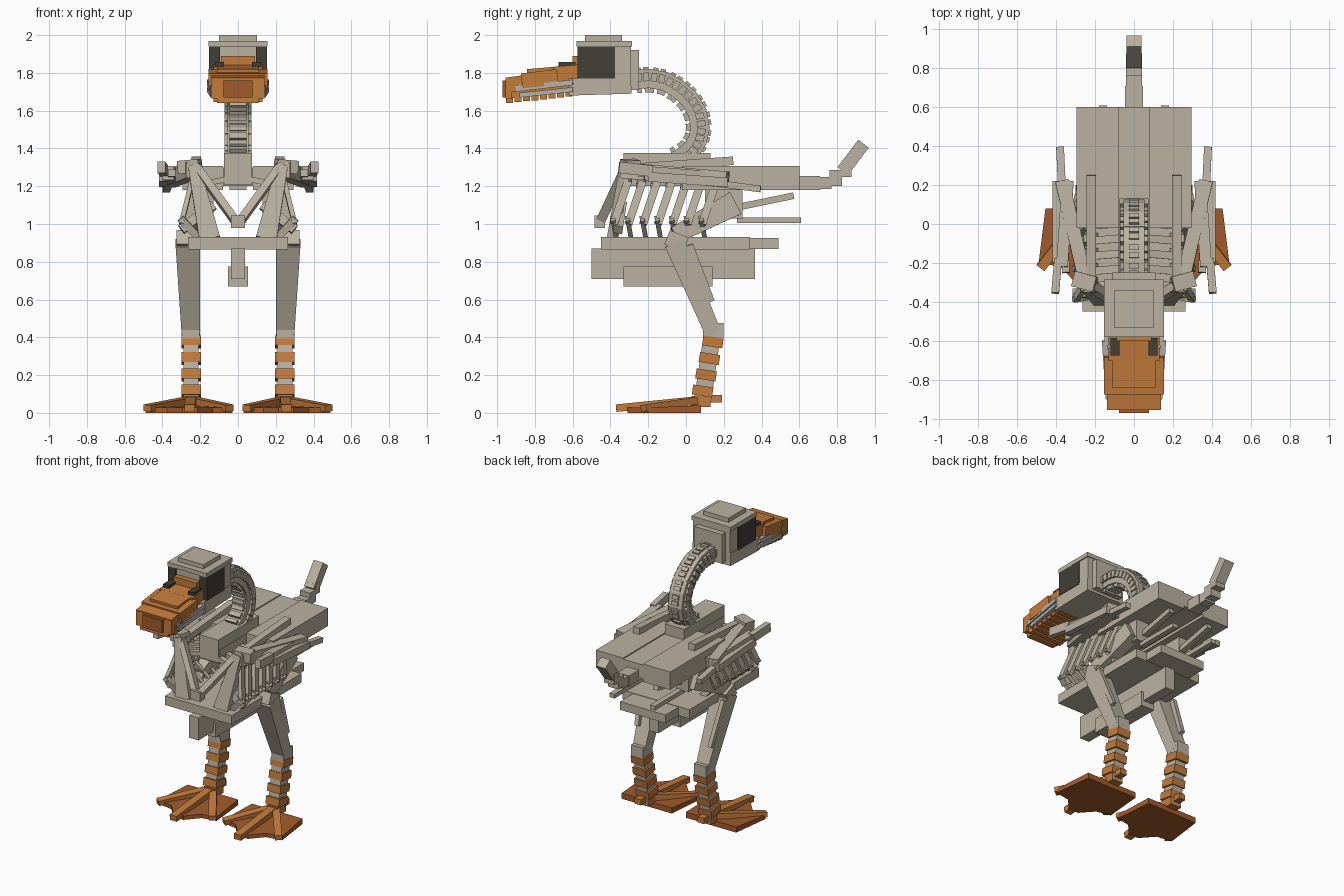
import bpy, bmesh, math
from mathutils import Vector

if "Cube" in bpy.data.objects:
    bpy.data.objects.remove(bpy.data.objects["Cube"], do_unlink=True)


def material(name, rgb):
    m = bpy.data.materials.new(name)
    m.use_nodes = True
    m.diffuse_color = (*rgb, 1)
    m.node_tree.nodes["Principled BSDF"].inputs["Base Color"].default_value = (*rgb, 1)
    return m


BONE = material("bone", (0.50, 0.445, 0.355))
ORANGE = material("orange", (0.55, 0.20, 0.045))
RUST = material("dark orange", (0.36, 0.105, 0.025))
DARK = material("eye dark", (0.055, 0.05, 0.038))
GUM = material("pale grey", (0.47, 0.45, 0.40))


def finish(name, bm, mat):
    bmesh.ops.recalc_face_normals(bm, faces=bm.faces)
    me = bpy.data.meshes.new(name)
    bm.to_mesh(me)
    bm.free()
    me.materials.append(mat)
    ob = bpy.data.objects.new(name, me)
    bpy.context.collection.objects.link(ob)
    return ob


def bar(name, p0, p1, w, h, mat=BONE, w1=None, h1=None):
    """Box-section bar from p0 to p1, optionally tapering to w1 x h1."""
    p0, p1 = Vector(p0), Vector(p1)
    u = (p1 - p0).normalized()
    ref = Vector((0, 1, 0)) if abs(u.x) > 0.8 else Vector((1, 0, 0))
    s = (ref - u * ref.dot(u)).normalized()
    n = u.cross(s)
    bm = bmesh.new()
    rings = []
    for p, a, b in ((p0, w, h), (p1, w1 or w, h1 or h)):
        rings.append([bm.verts.new(p + s * a / 2 * i + n * b / 2 * j)
                      for i, j in ((-1, -1), (1, -1), (1, 1), (-1, 1))])
    r, t = rings
    bm.faces.new(r)
    bm.faces.new(t)
    for i in range(4):
        k = (i + 1) % 4
        bm.faces.new((r[i], r[k], t[k], t[i]))
    return finish(name, bm, mat)


def box(name, x, y, z, mat=BONE):
    bm = bmesh.new()
    bmesh.ops.create_cube(bm, size=1)
    for v in bm.verts:
        v.co = [a + (c + 0.5) * (b - a) for c, (a, b) in zip(v.co, (x, y, z))]
    return finish(name, bm, mat)


def mid(name, half, y, z, mat=BONE):
    return box(name, (-half, half), y, z, mat)


def both(name, p0, p1, *args, **kw):
    for side, s in (("left", 1), ("right", -1)):
        bar(f"{side}_{name}", (p0[0] * s, *p0[1:]), (p1[0] * s, *p1[1:]), *args, **kw)


def both_box(name, x, y, z, mat=BONE):
    box("left_" + name, x, y, z, mat)
    box("right_" + name, (-x[1], -x[0]), y, z, mat)


# Skull, eyes and jaw
mid("skull", 0.147, (-0.56, -0.29), (1.69, 1.94))
mid("skull_top", 0.155, (-0.58, -0.285), (1.94, 1.97))
mid("skull_cap", 0.10, (-0.535, -0.34), (1.97, 2.0))
mid("skull_back_plate", 0.11, (-0.29, -0.25), (1.71, 1.92))
both_box("eye", (0.095, 0.154), (-0.574, -0.375), (1.77, 1.94), DARK)
bar("jaw", (0, -0.62, 1.725), (0, -0.29, 1.735), 0.302, 0.09)

# Bill
mid("bill_brow", 0.09, (-0.60, -0.55), (1.80, 1.89), ORANGE)
bar("bill_base", (0, -0.56, 1.80), (0, -0.70, 1.787), 0.26, 0.09, ORANGE)
bar("bill_middle", (0, -0.68, 1.78), (0, -0.87, 1.757), 0.31, 0.08, ORANGE)
bar("bill_ridge", (0, -0.66, 1.80), (0, -0.84, 1.785), 0.22, 0.07, ORANGE)
bar("bill_front", (0, -0.84, 1.75), (0, -0.95, 1.735), 0.28, 0.08, ORANGE)
mid("bill_nail", 0.14, (-0.955, -0.92), (1.665, 1.765), ORANGE)
mid("bill_tip_plate", 0.077, (-0.972, -0.95), (1.67, 1.76), RUST)
bar("bill_core", (0, -0.57, 1.745), (0, -0.93, 1.705), 0.25, 0.08, ORANGE)
for i in range(8):
    y = -0.60 - i * 0.045
    mid(f"lower_bill_slat_{i}", 0.13 if i < 7 else 0.11, (y - 0.037, y),
        (1.675 - i * 0.005, 1.72 - i * 0.005), ORANGE)
both_box("nostril", (0.075, 0.122), (-0.675, -0.585), (1.81, 1.857), DARK)
both("upper_gum", (0.15, -0.60, 1.75), (0.13, -0.90, 1.715), 0.03, 0.03, GUM)
both("lower_gum", (0.15, -0.60, 1.712), (0.13, -0.88, 1.682), 0.03, 0.025, GUM)

# Neck: a chain of vertebrae along an arc
path = [Vector((0, y, z)) for y, z in (
    (-0.27, 1.765), (-0.19, 1.77), (-0.11, 1.755), (-0.04, 1.715), (0.02, 1.66),
    (0.06, 1.59), (0.075, 1.51), (0.06, 1.44), (0.02, 1.38), (-0.06, 1.33))]
for i, (a, b) in enumerate(zip(path, path[1:])):
    u = (b - a).normalized()
    n = Vector((0, u.z, -u.y))          # towards the inside of the curve
    bar(f"neck_core_{i}", a - u * 0.01, b + u * 0.01, 0.11, 0.10)
    for k in (0.25, 0.75):
        c = a.lerp(b, k) - n * 0.01
        bar(f"vertebra_{i}_{k}", c - u * 0.016, c + u * 0.016, 0.142, 0.045)
        d = a.lerp(b, k) + n * 0.055
        bar(f"vertebra_inner_{i}_{k}", d - u * 0.012, d + u * 0.012, 0.09, 0.035)
        e = a.lerp(b, k) - n * 0.052
        bar(f"vertebra_outer_{i}_{k}", e - u * 0.014, e + u * 0.014, 0.05, 0.02)
mid("neck_base", 0.075, (-0.33, 0.13), (1.21, 1.375))

# Back, pelvis and tail
mid("spine_ridge", 0.08, (-0.32, 0.60), (1.20, 1.30))
both_box("back_plate", (0.08, 0.295), (-0.02, 0.60), (1.18, 1.308))
both_box("pelvis", (0.13, 0.23), (0.10, 0.30), (1.03, 1.19))
both_box("lower_pelvis_rod", (0.14, 0.18), (0.27, 0.61), (1.005, 1.035))
both("upper_pelvis_rod", (0.16, 0.28, 1.09), (0.16, 0.57, 1.15), 0.04, 0.035)
mid("tail_1", 0.045, (0.60, 0.71), (1.18, 1.255))
mid("tail_2", 0.04, (0.70, 0.77), (1.185, 1.25))
mid("tail_3", 0.04, (0.76, 0.825), (1.20, 1.285))
mid("tail_4", 0.04, (0.82, 0.875), (1.25, 1.325))
bar("tail_tip", (0, 0.83, 1.28), (0, 0.94, 1.425), 0.075, 0.07)

# Ribs
for i in range(7):
    y = 0.16 - i * 0.078
    both(f"rib_top_{i}", (0.07, y, 1.235), (0.25, y - 0.015, 1.20), 0.04, 0.03)
    both(f"rib_side_{i}", (0.245, y, 1.225), (0.30, y - 0.075, 1.0), 0.025, 0.042)
    both(f"rib_lower_{i}", (0.305, y - 0.08, 1.03), (0.20, y - 0.06, 0.92), 0.04, 0.025)

# Breastbone and keel
mid("breastbone", 0.265, (-0.45, 0.34), (0.865, 0.93))
mid("breastbone_rear", 0.18, (0.34, 0.49), (0.868, 0.927))
mid("keel", 0.037, (-0.50, 0.365), (0.71, 0.87))
mid("keel_lower", 0.052, (-0.33, 0.14), (0.67, 0.775))

# Wishbone and shoulder struts
both("wishbone", (0.22, -0.32, 1.30), (0.01, -0.455, 1.01), 0.04, 0.05)
mid("wishbone_joint", 0.038, (-0.485, -0.43), (0.98, 1.045))
both("shoulder_strut", (0.235, -0.32, 1.31), (0.15, -0.39, 0.92), 0.06, 0.06, w1=0.11)
both("chest_strut", (0.30, -0.36, 0.97), (0.13, -0.34, 1.10), 0.05, 0.05)

# Folded wings
both("shoulder_blade", (0.22, -0.31, 1.295), (0.22, 0.25, 1.335), 0.05, 0.045)
both("wing_upper", (0.24, -0.34, 1.285), (0.37, 0.22, 1.235), 0.07, 0.085)
both("wing_forearm_inner", (0.34, 0.22, 1.235), (0.37, -0.22, 1.27), 0.06, 0.075)
both("wing_forearm_outer", (0.395, 0.22, 1.22), (0.395, -0.20, 1.25), 0.045, 0.05)
both("wing_long_bone", (0.38, 0.395, 1.185), (0.35, -0.25, 1.27), 0.04, 0.035)
both("wing_hand", (0.39, -0.18, 1.28), (0.405, -0.355, 1.30), 0.04, 0.06)
both("shoulder_joint", (0.20, -0.31, 1.31), (0.31, -0.28, 1.30), 0.08, 0.07)

# Legs
both("thigh", (0.23, 0.26, 1.11), (0.265, -0.06, 0.94), 0.08, 0.13, h1=0.09)
both("knee", (0.27, -0.10, 0.93), (0.27, 0.0, 0.89), 0.11, 0.08)
both("shin", (0.265, -0.06, 0.90), (0.25, 0.145, 0.42), 0.13, 0.11, w1=0.095, h1=0.085)
both("shin_splint", (0.315, 0.02, 0.89), (0.29, 0.135, 0.59), 0.03, 0.035)
both_box("ankle", (0.203, 0.297), (0.09, 0.198), (0.395, 0.475))
both("shank", (0.248, 0.14, 0.42), (0.248, 0.085, 0.05), 0.08, 0.09)
for i, z in enumerate((0.35, 0.262, 0.175, 0.09)):
    y = 0.142 - i * 0.018
    both(f"shank_band_{i}", (0.248, y + 0.004, z + 0.052), (0.248, y - 0.004, z),
         0.104, 0.108, ORANGE)

# Webbed feet
WEB = [(0.20, 0.08), (0.235, -0.20), (0.12, -0.22), (0.04, -0.31),
       (-0.04, -0.31), (-0.12, -0.22), (-0.225, -0.20), (-0.20, 0.08)]
for side, s in (("left", 1), ("right", -1)):
    bm = bmesh.new()
    f = bm.faces.new([bm.verts.new((s * (0.255 + x), y, 0)) for x, y in WEB])
    ext = bmesh.ops.extrude_face_region(bm, geom=[f])
    for v in ext["geom"]:
        if isinstance(v, bmesh.types.BMVert):
            v.co.z = 0.040 if v.co.y > 0 else 0.028
    finish(side + "_web", bm, RUST)
both("toe_outer", (0.26, 0.06, 0.065), (0.48, -0.225, 0.025), 0.05, 0.04, ORANGE, h1=0.035)
both("toe_inner", (0.24, 0.06, 0.065), (0.045, -0.225, 0.025), 0.05, 0.04, ORANGE, h1=0.035)
both("toe_middle", (0.25, 0.08, 0.07), (0.255, -0.37, 0.025), 0.055, 0.04, ORANGE)
both_box("toe_hind", (0.225, 0.275), (0.08, 0.19), (0.055, 0.095), ORANGE)
both_box("foot_joint", (0.205, 0.29), (0.03, 0.13), (0.03, 0.09), ORANGE)
